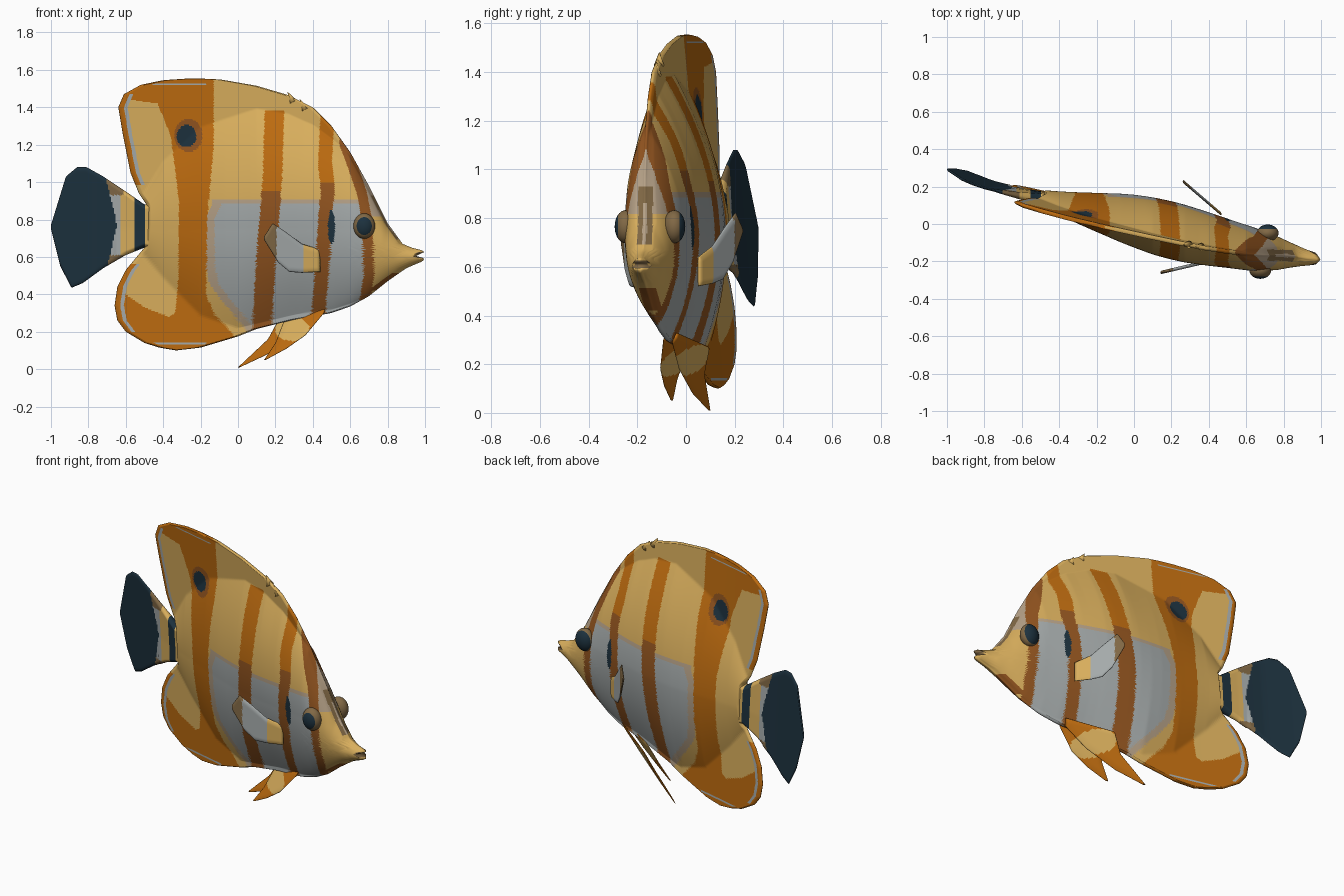
import bpy, bmesh, math
from mathutils import Vector, Matrix

if "Cube" in bpy.data.objects:
    bpy.data.objects.remove(bpy.data.objects["Cube"])

COLOURS = {"yellow": (.70, .43, .11), "orange": (.51, .148, .005), "pale_grey": (.38, .41, .41),
           "navy": (.012, .031, .048), "brown": (.29, .09, .014), "peach": (.47, .36, .245),
           "olive": (.22, .14, .06)}
NAMES = list(COLOURS)
MATERIALS = []
for label, rgb in COLOURS.items():
    mat = bpy.data.materials.new(label)
    mat.use_nodes = True
    mat.diffuse_color = (*rgb, 1)
    shader = next(n for n in mat.node_tree.nodes if n.type == "BSDF_PRINCIPLED")
    shader.inputs["Base Color"].default_value = (*rgb, 1)
    MATERIALS.append(mat)

def along(points, t):
    """Piecewise linear value at t, for points sorted by their first number."""
    if t <= points[0][0]:
        return points[0][1]
    for (a, p), (b, q) in zip(points, points[1:]):
        if t <= b:
            return p + (q - p) * (t - a) / (b - a)
    return points[-1][1]

def soft(points, t):
    return sum(along(points, t + d) for d in (-.07, 0, .07)) / 3

def path(points):
    """Turn a polyline into a function of a 0..1 parameter."""
    xs, zs = ([(i / (len(points) - 1), p[k]) for i, p in enumerate(points)] for k in (0, 1))
    return lambda v: (along(xs, v), along(zs, v))

def finish(name, bm, rule):
    for f in bm.faces:
        f.material_index = NAMES.index(rule(f.calc_center_median()))
        f.smooth = True
    mesh = bpy.data.meshes.new(name)
    bm.to_mesh(mesh)
    bm.free()
    for mat in MATERIALS:
        mesh.materials.append(mat)
    bpy.context.collection.objects.link(bpy.data.objects.new(name, mesh))

def shell(name, lead, trail, middle, half, rule, cols, rows):
    """Two-sided blade between two edges, closed along its rim."""
    bm = bmesh.new()
    for side in (-1, 1):
        grid = []
        for j in range(rows + 1):
            (xa, za), (xb, zb) = lead(j / rows), trail(j / rows)
            line = []
            for i in range(cols + 1):
                u = i / cols - .09 * math.sin(math.tau * i / cols)
                x, z = xa + (xb - xa) * u, za + (zb - za) * u
                reach = math.hypot(xb - xa, zb - za) * min(u, 1 - u)
                rim = 0 if j in (0, rows) else math.sqrt(max(0, min(1, reach / .02)))
                line.append(bm.verts.new((x, middle(x, z) + side * rim * half(x, z), z)))
            grid.append(line)
        for r, s in zip(grid, grid[1:]):
            for i in range(cols):
                bm.faces.new((r[i], r[i + 1], s[i + 1], s[i])[::side])
    bmesh.ops.remove_doubles(bm, verts=bm.verts, dist=.0003)
    bmesh.ops.recalc_face_normals(bm, faces=bm.faces)
    finish(name, bm, rule)

# Side outline of body with dorsal and anal fins
TOP = [(-.25, 1.555), (-.1, 1.55), (.1, 1.515), (.27, 1.465), (.4, 1.4), (.5, 1.3),
       (.6, 1.16), (.7, .98), (.8, .78), (.88, .67), (.94, .645), (.99, .635), (1, .622)]
BOTTOM = [(-.33, .1), (-.2, .115), (-.1, .145), (0, .175), (.1, .215), (.3, .265),
          (.5, .3), (.6, .335), (.7, .39), (.8, .47), (.9, .54), (.99, .578), (1, .592)]
BACK = [(.1, -.33), (.115, -.42), (.14, -.5), (.2, -.6), (.26, -.645), (.34, -.66),
        (.44, -.645), (.53, -.6), (.65, -.5), (.77, -.49), (.88, -.49), (.94, -.53),
        (1.05, -.575), (1.25, -.615), (1.4, -.64), (1.47, -.61), (1.52, -.52),
        (1.545, -.4), (1.555, -.25)]
FRONT = [(z, x) for x, z in BOTTOM] + [(.608, .94)] + [(z, x) for x, z in reversed(TOP)]
# Thick core inside that outline, and the curved spine seen from above
CORE_TOP = [(-.55, .9), (-.4, 1.15), (-.2, 1.33), (.1, 1.42), (.27, 1.39), (.4, 1.33),
            (.5, 1.25)] + TOP[6:]
CORE_BOTTOM = [(-.55, .64), (-.4, .45), (-.2, .25), (0, .19)] + BOTTOM[4:]
GIRTH = [(-.55, .035), (-.4, .06), (-.2, .1), (0, .14), (.2, .155), (.35, .145), (.5, .128),
         (.7, .11), (.8, .08), (.9, .045), (1, .025)]
SPINE = [(-1.07, .32), (-.85, .235), (-.7, .19), (-.5, .14), (-.3, .09), (0, .02),
         (.4, -.075), (.7, -.15), (1, -.2)]

def spine(x, z):
    return soft(SPINE, x) - (.09 if z > .75 or x < -.66 else .05) * (z - .75)

def body_half(x, z):
    hi, lo = along(CORE_TOP, x), along(CORE_BOTTOM, x)
    u = (2 * z - hi - lo) / (hi - lo)
    sharpness = along([(.35, 1.05), (.75, .7)], x)
    return max(.012, soft(GIRTH, x) * max(0, 1 - u * u) ** sharpness)

# Colour bands as centre lines or edges from low to high
REAR_LEFT = [(.28, -.34), (.45, -.32), (.9, -.315), (1.25, -.36), (1.42, -.43), (1.45, -.66)]
REAR_RIGHT = [(.15, 0), (.2, -.04), (.3, -.13), (.4, -.17), (.8, -.165), (1.2, -.13)]
ANAL_EDGE = [(-.6, .4), (-.5, .33), (-.37, .28), (-.33, .3)]
MIDDLE_BAND = [(.25, .13), (.6, .15), (.9, .175), (1.05, .185), (1.38, .195)]
GILL_BAND = [(.3, .43), (.6, .455), (.8, .465), (.95, .48), (1.1, .465), (1.4, .48)]
EYE_BAND = [(.38, .68), (.5, .7), (.8, .69), (.95, .66), (1.1, .607), (1.2, .57)]
FLANK_EDGE = [(.2, .1), (.3, .02), (.37, -.04), (.45, -.1), (.55, -.125), (.8, -.125), (.88, -.09)]

def oval(x, z, cx, cz, rx, rz):
    return ((x - cx) / rx) ** 2 + ((z - cz) / rz) ** 2 < 1

def flank(x, z, grow):
    return z < .88 + grow * .6 and x > along(FLANK_EDGE, z) - grow

def head_colour(p):
    off = abs(p.y - spine(p.x, p.z))
    depth = along(FRONT, p.z) - p.x
    if p.x > .95 and .598 < p.z < .622:
        return "olive"
    if off < .035 and .42 < p.z < .51 and depth < .04:
        return "brown"
    if off < .03 and .69 < p.z < .93 and depth < .06:
        return "peach" if off < .009 and p.z < .86 else "olive"
    return "peach" if p.z > .82 else "yellow"

def body_rule(p):
    x, z = p.x, p.z
    if oval(x, z, -.275, 1.245, .052, .06):
        return "navy"
    if oval(x, z, -.265, 1.25, .075, .088):
        return "brown"
    rim = x - along(BACK, z)
    if rim < .05 and (z > .98 or z < .56):
        return "pale_grey" if rim > .03 and .2 < z < 1.47 else "orange"
    if -.46 < x < -.17 and min(abs(z - 1.523), abs(z - .137)) < .004:
        return "pale_grey"
    if x < REAR_LEFT[0][1] and z < along(ANAL_EDGE, x):
        return "orange"
    if along(REAR_LEFT, z) < x < along(REAR_RIGHT, z):
        return "orange"
    if oval(x, z, .5, .76, .018, .09):
        return "navy"
    if abs(x - along(MIDDLE_BAND, z)) < .052 and z < 1.38:
        return "brown" if z < .95 else "orange"
    if abs(x - along(GILL_BAND, z)) < .037:
        return "brown" if z < 1 else "orange"
    eye_gap = x - along(EYE_BAND, z)
    if abs(eye_gap) < .028:
        return "brown"
    if eye_gap > 0:
        return head_colour(p)
    if flank(x, z, 0):
        return "pale_grey"
    return "peach" if flank(x, z, .05) else "yellow"

def level(v):
    return .1 + 1.455 * (v - .09 * math.sin(math.tau * v))

shell("body", lambda v: (along(FRONT, level(v)), level(v)),
      lambda v: (along(BACK, level(v)), level(v)), spine, body_half, body_rule, 240, 200)

# Tail stalk and fan
def tail_rule(p):
    spread = abs(p.z - .77)
    if -.552 < p.x < -.5 or p.x + .25 * spread < -.645:
        return "navy"
    if p.x < -.61 and spread > .16:
        return "olive"
    return "yellow" if p.x > -.625 else "pale_grey"

shell("tail", path([(-.4, .9), (-.5, .88), (-.6, .95), (-.72, 1.03), (-.81, 1.08),
                    (-.86, 1.08), (-.92, 1.03), (-1, .77)]),
      path([(-.4, .63), (-.5, .65), (-.6, .61), (-.72, .54), (-.83, .46),
            (-.89, .435), (-.95, .55), (-1, .75)]),
      spine, lambda x, z: along([(-.75, .007), (-.6, .02), (-.4, .045)], x), tail_rule, 40, 100)

# Pectoral fins, flaring away from the flanks
def pectoral(name, base, direction, lift):
    def place(points):
        return path([(base[0] + s * direction[0], z + lift * s) for s, z in points])
    def reach(x):
        return (x - base[0]) / direction[0]
    def rule(p):
        s = reach(p.x)
        return "yellow" if s < .3 else "olive" if s > .78 else "pale_grey"
    shell(name, place([(0, .64), (.33, .67), (.6, .73), (.85, .78), (1, .71)]),
          place([(0, .52), (.33, .515), (.55, .52), (.75, .57), (1, .69)]),
          lambda x, z: base[1] + reach(x) * direction[1], lambda x, z: .009, rule, 20, 40)

pectoral("right_pectoral_fin", (.44, -.19), (-.3, -.07), 0)
pectoral("left_pectoral_fin", (.47, .05), (-.21, .18), .05)

# Pelvic fins, spread below the belly and trailing to points
def pelvic(name, upper, lower, y_base, y_tip):
    (xb, zb), (xt, zt) = upper[0], upper[-1]
    def slant(x, z):
        t = (x - xt) / (xb - xt)
        return y_tip + (y_base - y_tip) * t + .6 * (z - zt - (zb - zt) * t)
    shell(name, path(upper), path(lower), slant, lambda x, z: .008,
          lambda p: "yellow" if oval(p.x, p.z, .29, .215, .09, .065) else "orange", 20, 40)

pelvic("left_pelvic_fin", [(.46, .33), (.22, .27), (.16, .16), (0, .01)],
       [(.45, .29), (.32, .18), (.16, .08), (.01, .01)], -.04, .1)
pelvic("right_pelvic_fin", [(.47, .33), (.25, .27), (.2, .14), (.14, .05)],
       [(.46, .3), (.36, .18), (.26, .11), (.15, .05)], -.08, -.055)

# Eyes bulging from both sides of the head
for name, side, x, y, iris in (("left_eye", 1, .715, -.048, .022), ("right_eye", -1, .675, -.248, .034)):
    bm = bmesh.new()
    bmesh.ops.create_uvsphere(bm, u_segments=24, v_segments=20, radius=1)
    bm.transform(Matrix.Translation((x, y, .765)) @ Matrix.Diagonal((.058, .045, .068, 1))
                 @ Matrix.Rotation(math.pi / 2, 4, "X"))
    finish(name, bm, lambda p: "navy" if side * (p.y - y) > iris else "olive")

# Short spines at the front of the dorsal fin
for n, (x, z) in enumerate(((.28, 1.455), (.345, 1.415))):
    bm = bmesh.new()
    bmesh.ops.create_cone(bm, cap_ends=True, segments=8, radius1=.022, radius2=.001, depth=.06)
    bm.transform(Matrix.Translation((x, spine(x, z), z)) @ Matrix.Rotation(-.5, 4, "Y"))
    finish(f"dorsal_spine_{n + 1}", bm, lambda p: "yellow")
